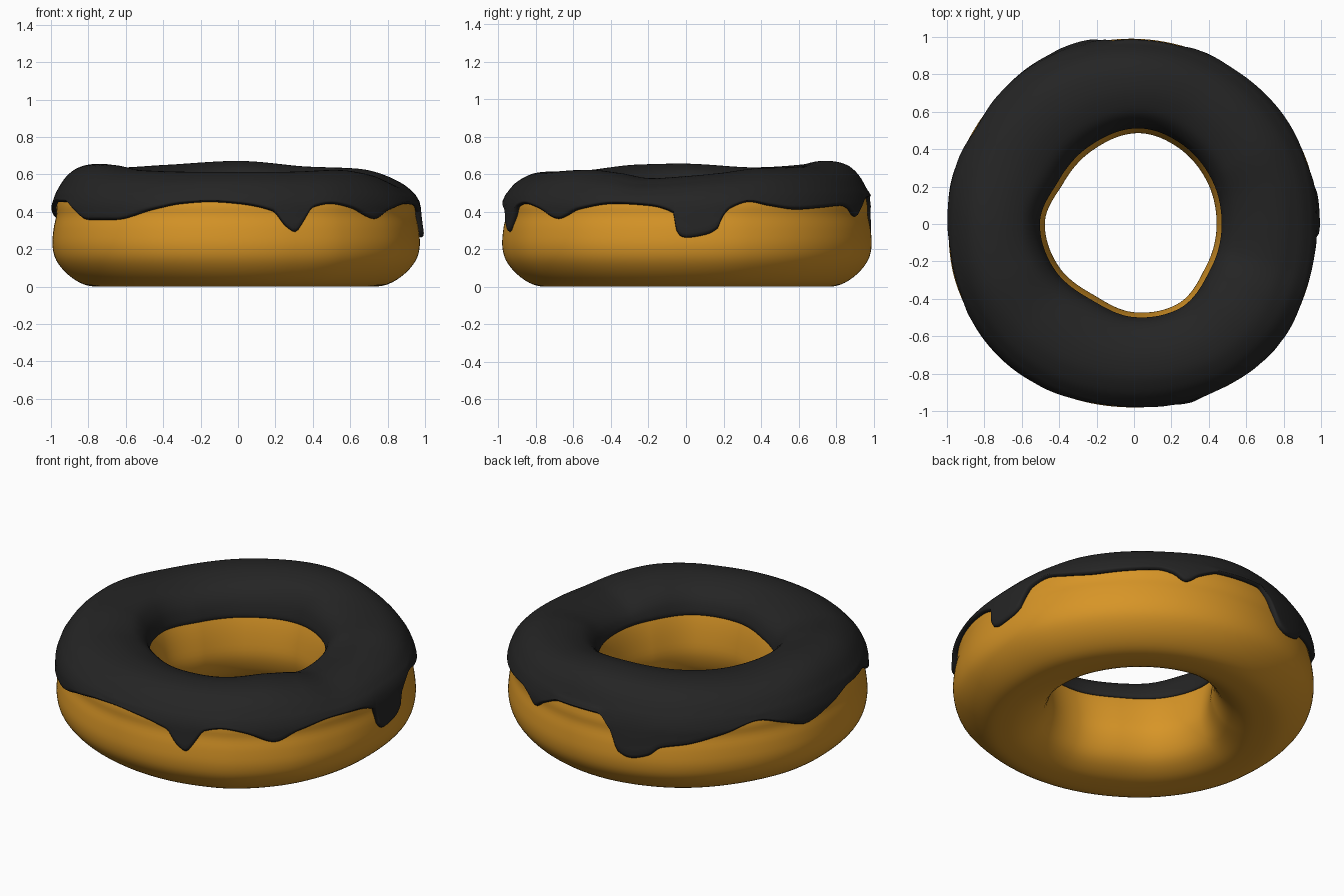
import bpy, bmesh, math

if "Cube" in bpy.data.objects:
    bpy.data.objects.remove(bpy.data.objects["Cube"])

N = 360  # segments around the ring


def periodic(keys):
    """Smooth overshoot-free periodic curve through (degrees, value) keys."""
    n = len(keys)
    xs = [k[0] for k in keys] + [keys[0][0] + 360]
    ys = [k[1] for k in keys] + [keys[0][1]]
    d = [(ys[i + 1] - ys[i]) / (xs[i + 1] - xs[i]) for i in range(n)]
    m = []
    for i in range(n):
        a, b = d[i - 1], d[i]
        m.append(0 if a * b <= 0 else 2 * a * b / (a + b))
    m.append(m[0])

    def f(x):
        x = (x - xs[0]) % 360 + xs[0]
        i = max(j for j in range(n) if xs[j] <= x)
        h = xs[i + 1] - xs[i]
        t = (x - xs[i]) / h
        return ((1 + 2 * t) * (1 - t) ** 2 * ys[i] + t * (1 - t) ** 2 * h * m[i]
                + t * t * (3 - 2 * t) * ys[i + 1] + t * t * (t - 1) * h * m[i + 1])
    return f


def catmull(pts, closed, sub=4):
    """Finer smooth profile through a few points."""
    n, out = len(pts), []
    for i in range(n if closed else n - 1):
        p = [pts[j % n] if closed else pts[min(max(j, 0), n - 1)] for j in range(i - 1, i + 3)]
        for s in range(sub):
            t = s / sub
            out.append(tuple(.5 * (2 * b + (c - a) * t + (2 * a - 5 * b + 4 * c - e) * t * t
                                   + (3 * b - a - 3 * c + e) * t ** 3) for a, b, c, e in zip(*p)))
    if not closed:
        out.append(pts[-1])
    return out


# Irregular outline, hole, top height and icing hem, all by angle
outer = periodic([(0, .972), (20, .983), (45, .983), (68, .985), (90, .99), (107, .995), (122, 1.0),
                  (145, .992), (165, .995), (180, .992), (200, 1.003), (220, 1.003), (240, .995),
                  (270, .98), (288, .985), (304, 1.0), (322, 1.0), (340, .985)])
hole = periodic([(0, .445), (30, .455), (60, .475), (84, .49), (120, .455), (150, .44), (180, .48),
                 (210, .465), (240, .44), (270, .475), (298, .49), (330, .45)])
top = periodic([(0, .588), (15, .605), (32, .63), (60, .64), (90, .67), (120, .65), (150, .635),
                (182, .655), (200, .65), (225, .62), (250, .612), (290, .612), (315, .622),
                (330, .605), (345, .577)])
hem = periodic([(0, .27), (6, .285), (10, .32), (11.5, .38), (14.5, .43), (20.5, .46), (27, .44),
                (37, .42), (48, .43), (58, .44), (63, .42), (67, .38), (72, .43), (79, .475),
                (95, .48), (100, .40), (103, .29), (107, .265), (113, .29), (117, .34), (126, .365),
                (137, .41), (149, .46), (158, .42), (167, .373), (178, .41), (190, .46), (201, .46),
                (217, .365), (229, .365), (243, .42), (252, .45), (261, .46), (270, .45),
                (281, .41), (285, .33), (288, .30), (291, .36), (294, .43), (300, .45), (307, .43),
                (317, .37), (325, .42), (337, .45), (348, .44), (356, .40), (357.3, .29)])

# Dough section: u = -1 at the hole, +1 at the outside
DOUGH = catmull([(0, 0), (.35, .012), (.68, .065), (.92, .14), (1, .22), (.975, .31), (.92, .38),
                 (.91, .44), (.82, .51), (.58, .565), (.2, .595), (-.3, .585), (-.68, .53),
                 (-.86, .45), (-.98, .32), (-1, .2), (-.8, .08), (-.42, .015)], True)
# Icing section from inner hem over the top to the outer shoulder
CROWN = catmull([(-.84, .44), (-.9, .445), (-.9, .475), (-.8, .54), (-.58, .595), (-.2, .627),
                 (.15, .63), (.45, .612), (.72, .567), (.92, .5)], False)


def dough_section(a):
    return DOUGH


def icing_section(a):
    e = hem(a)
    pts = [(-.65, .46)] + CROWN
    u = .92
    for k in (.2, .4, .6, .8, .93, 1):
        z = .5 + (e - .5) * k
        u = 1.025 - .105 * min(1, max(0, (z - .42) / .08)) ** 1.5 + .5 * max(0, .40 - z)
        u = max(u, .93 + .06 * k)
        pts.append((u - (.02 if k == 1 else 0), z))
    return pts + [(u - .06, e - .008), (u - .15, e), (.65, .48)]  # rounded lip, hidden return


def ring(name, section, mat):
    bm = bmesh.new()
    rows = []
    for i in range(N):
        a = 360 * i / N
        ro, ri = outer(a), hole(a)
        mid, w, lift = (ro + ri) / 2, (ro - ri) / 2, top(a) - .63
        c, s = math.cos(math.radians(a)), math.sin(math.radians(a))
        row = []
        for u, z in section(a):
            z += lift * min(1, max(0, (z - .46) / .14))
            r = mid + u * w
            row.append(bm.verts.new((r * c, r * s, max(z, 0))))
        rows.append(row)
    m = len(rows[0])
    for i in range(N):
        p, q = rows[i], rows[(i + 1) % N]
        for j in range(m):
            k = (j + 1) % m
            bm.faces.new((p[j], q[j], q[k], p[k]))
    bmesh.ops.recalc_face_normals(bm, faces=bm.faces)
    for f in bm.faces:
        f.smooth = True
    me = bpy.data.meshes.new(name)
    bm.to_mesh(me)
    bm.free()
    me.materials.append(mat)
    ob = bpy.data.objects.new(name, me)
    bpy.context.collection.objects.link(ob)
    return ob


def material(name, rgb):
    mt = bpy.data.materials.new(name)
    mt.diffuse_color = (*rgb, 1)
    mt.use_nodes = True
    mt.node_tree.nodes["Principled BSDF"].inputs["Base Color"].default_value = mt.diffuse_color
    return mt


ring("dough", dough_section, material("golden_dough", (.68, .30, .02)))
ring("icing", icing_section, material("dark_icing", (.018, .018, .018)))
